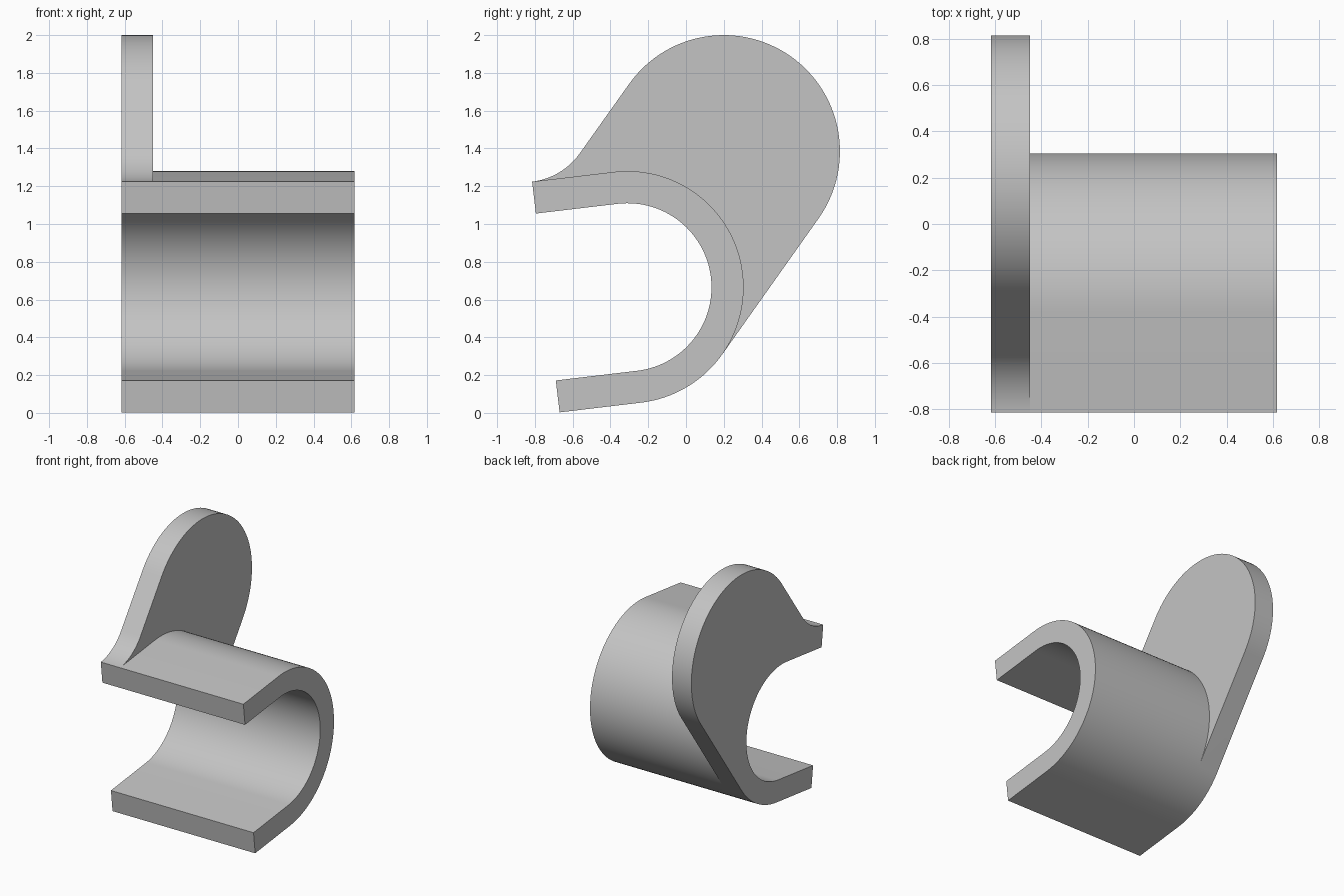
import bpy, bmesh
from math import sin, cos, radians
from mathutils import Vector

cube = bpy.data.objects.get("Cube")
if cube:
    bpy.data.objects.remove(cube, do_unlink=True)

# Main dimensions (profile plane is y, z; extruded along x)
TILT, SIDE = 6.8, -35.3          # leg slope, direction square to the tab's sides
LOW, HIGH = TILT - 90, TILT + 90  # ends of the half-round bend
OUTER, INNER, FILLET = 0.615, 0.445, 0.3625
BEND, TAB = Vector((-0.31, 0.665)), Vector((0.2, 1.385))
X_TAB, X_STEP, X_END = -0.617, -0.45, 0.617
LEG = 0.435


def polar(angle, r=1.0):
    return Vector((cos(radians(angle)), sin(radians(angle)))) * r


def arc(centre, r, start, end, steps):
    return [centre + polar(start + (end - start) * i / steps, r)
            for i in range(steps + 1)]


# Profile pieces
back = polar(TILT, -LEG)
lower_tip = [BEND + polar(LOW, r) + back for r in (INNER, OUTER)]
upper_tip = [BEND + polar(HIGH, r) + back for r in (OUTER, INNER)]
outer_low = arc(BEND, OUTER, LOW, SIDE, 16)
outer_high = arc(BEND, OUTER, SIDE, HIGH, 44)
inner = arc(BEND, INNER, HIGH, LOW, 60)
fillet_centre = upper_tip[0] + polar(HIGH, FILLET)
tab_edge = (arc(TAB, OUTER, SIDE, SIDE + 180, 60)
            + arc(fillet_centre, FILLET, SIDE, LOW, 16)[:-1])

bm = bmesh.new()


def row(points, x):
    return [bm.verts.new((x, p.x, p.y)) for p in points]


def skin(a, b):
    for i in range(len(a) - 1):
        bm.faces.new((a[i], a[i + 1], b[i + 1], b[i]))


# Each station holds the common outline, the covered bend and the tab edge
common = [upper_tip[0], upper_tip[1]] + inner + lower_tip + outer_low
covered = outer_high[1:]
c0, c1, c2 = (row(common, x) for x in (X_TAB, X_STEP, X_END))
k1, k2 = (row(covered, x) for x in (X_STEP, X_END))
t0, t1 = (row(tab_edge, x) for x in (X_TAB, X_STEP))

# Walls of the clip and of the tab
skin(c0, c1)
skin(c1, c2)
skin([c1[-1]] + k1 + [c1[0]], [c2[-1]] + k2 + [c2[0]])
skin([c0[-1]] + t0 + [c0[0]], [c1[-1]] + t1 + [c1[0]])

# End faces and the tab's inner face
bm.faces.new(c0 + t0)
bm.faces.new(c2 + k2)
bm.faces.new([c1[-1]] + t1 + [c1[0]] + k1[::-1])
bmesh.ops.remove_doubles(bm, verts=bm.verts, dist=0.0005)
bmesh.ops.recalc_face_normals(bm, faces=bm.faces)

mesh = bpy.data.meshes.new("clip_with_tab")
bm.to_mesh(mesh)
bm.free()
clip = bpy.data.objects.new("clip_with_tab", mesh)
bpy.context.collection.objects.link(clip)

# Plain grey
grey = bpy.data.materials.new("light_grey")
grey.use_nodes = True
colour = (0.55, 0.55, 0.55, 1)
grey.diffuse_color = colour
grey.node_tree.nodes["Principled BSDF"].inputs["Base Color"].default_value = colour
mesh.materials.append(grey)

bpy.ops.object.select_all(action="DESELECT")
clip.select_set(True)
bpy.context.view_layer.objects.active = clip
bpy.ops.object.shade_smooth_by_angle(angle=radians(30))
